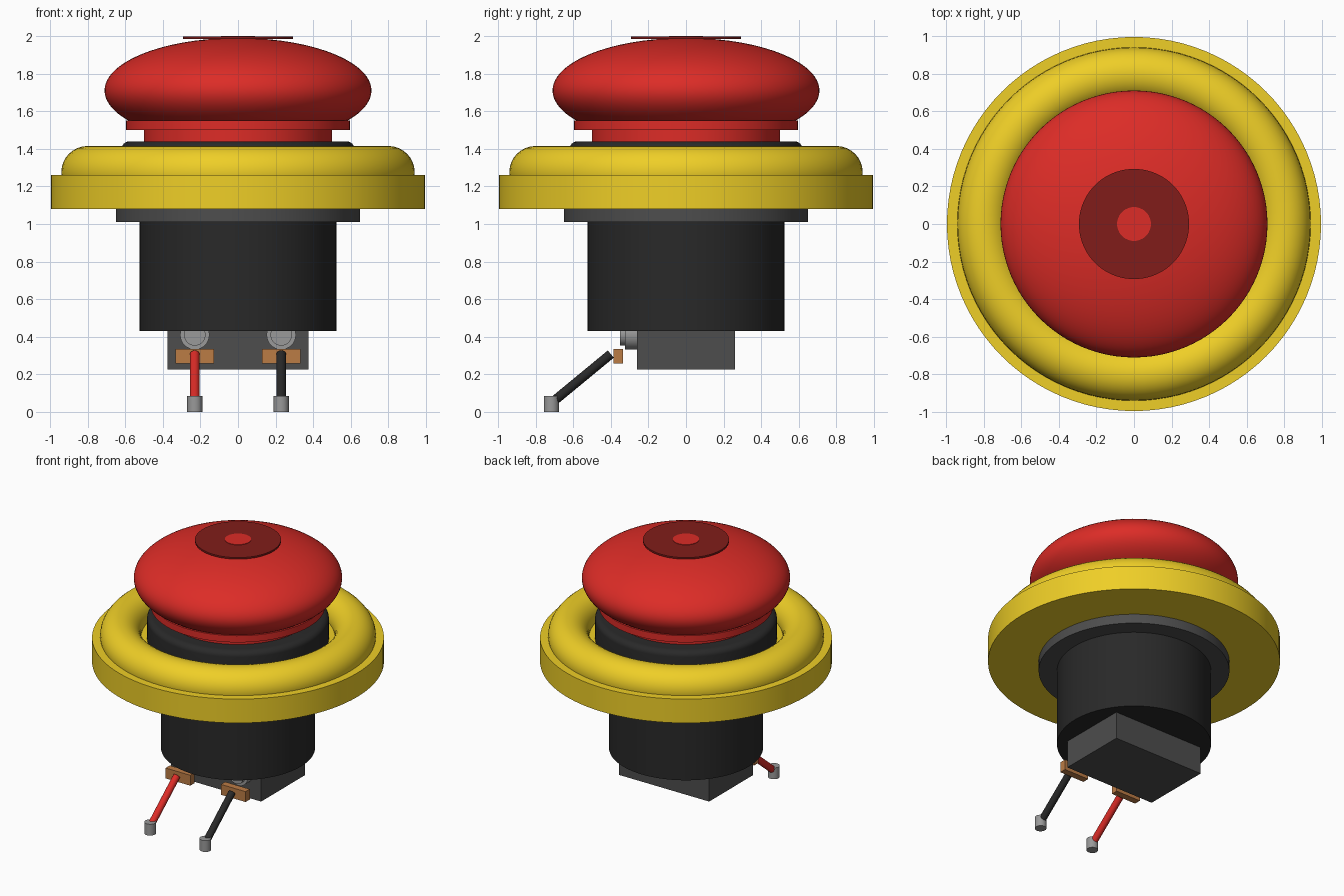
import bpy
from math import radians, cos, sin, pi
from mathutils import Vector

if "Cube" in bpy.data.objects:
    bpy.data.objects.remove(bpy.data.objects["Cube"])


def material(name, r, g, b):
    m = bpy.data.materials.new(name)
    m.diffuse_color = (r, g, b, 1)
    m.use_nodes = True
    m.node_tree.nodes["Principled BSDF"].inputs["Base Color"].default_value = m.diffuse_color
    return m


RED = material("red", 0.72, 0.025, 0.02)
DARK_RED = material("dark_red", 0.22, 0.012, 0.01)
YELLOW = material("yellow", 0.86, 0.62, 0.02)
BLACK = material("black", 0.022, 0.022, 0.022)
CHARCOAL = material("charcoal", 0.075, 0.075, 0.075)
COPPER = material("copper", 0.5, 0.2, 0.06)
STEEL = material("steel", 0.32, 0.32, 0.32)


def finish(name, mat, smooth=True):
    ob = bpy.context.object
    ob.name = name
    ob.data.materials.append(mat)
    if smooth:
        bpy.ops.object.shade_smooth_by_angle(angle=radians(35))
    return ob


def rod(name, a, b, r, mat, verts=64):
    """Cylinder between two points."""
    a, b = Vector(a), Vector(b)
    d = b - a
    bpy.ops.mesh.primitive_cylinder_add(
        vertices=verts, radius=r, depth=d.length, location=(a + b) / 2,
        rotation=d.to_track_quat('Z', 'Y').to_euler())
    return finish(name, mat)


def disc(name, z0, z1, r, mat, verts=96):
    return rod(name, (0, 0, z0), (0, 0, z1), r, mat, verts)


def box(name, center, size, mat):
    bpy.ops.mesh.primitive_cube_add(size=1, location=center)
    ob = finish(name, mat, False)
    ob.scale = size
    return ob


def lathe(name, profile, mat, n=96):
    """Revolve (r, z) points that start and end on rings, then cap both ends."""
    verts = [(r * cos(2 * pi * i / n), r * sin(2 * pi * i / n), z)
             for r, z in profile for i in range(n)]
    rows = len(profile)
    faces = [(j * n + i, j * n + (i + 1) % n, (j + 1) * n + (i + 1) % n, (j + 1) * n + i)
             for j in range(rows - 1) for i in range(n)]
    faces.append(tuple(reversed(range(n))))
    faces.append(tuple(range((rows - 1) * n, rows * n)))
    me = bpy.data.meshes.new(name)
    me.from_pydata(verts, [], faces)
    ob = bpy.data.objects.new(name, me)
    bpy.context.collection.objects.link(ob)
    bpy.ops.object.select_all(action='DESELECT')
    ob.select_set(True)
    bpy.context.view_layer.objects.active = ob
    return finish(name, mat)


# Body and mounting flange
disc("body", 0.43, 1.01, 0.525, BLACK)
disc("flange", 1.01, 1.08, 0.65, CHARCOAL)

# Yellow base plate with rounded guard ring
disc("base_plate", 1.08, 1.26, 0.995, YELLOW)
bpy.ops.mesh.primitive_torus_add(major_radius=0.8, minor_radius=0.14,
                                 major_segments=96, minor_segments=32,
                                 location=(0, 0, 1.275))
finish("guard_ring", YELLOW)

# Black collar with a rounded shoulder
shoulder = [(0.575 + 0.045 * cos(t * pi / 12), 1.4 + 0.04 * sin(t * pi / 12))
            for t in range(7)]
lathe("collar", [(0.62, 1.26)] + shoulder, BLACK)

# Red mushroom button on a stepped stem
disc("button_stem", 1.43, 1.50, 0.5, RED)
disc("button_skirt", 1.50, 1.55, 0.595, RED)
bpy.ops.mesh.primitive_uv_sphere_add(segments=96, ring_count=48, radius=1,
                                     location=(0, 0, 1.71))
finish("button_dome", RED).scale = (0.71, 0.71, 0.28)
disc("button_cap", 1.985, 1.997, 0.293, DARK_RED)
disc("button_centre", 1.99, 2.0, 0.09, RED, 48)

# Contact block
box("contact_block", (0, 0, 0.33), (0.75, 0.52, 0.21), CHARCOAL)

# Terminals, screws and wires on both sides
for side, x, wire in (("left", -0.23, RED), ("right", 0.23, BLACK)):
    rod(side + "_screw", (x, -0.25, 0.41), (x, -0.325, 0.41), 0.078, STEEL, 32)
    rod(side + "_screw_head", (x, -0.32, 0.41), (x, -0.35, 0.41), 0.057, STEEL, 32)
    box(side + "_terminal", (x, -0.36, 0.297), (0.205, 0.05, 0.078), COPPER)
    rod(side + "_wire", (x, -0.40, 0.308), (x, -0.695, 0.065), 0.025, wire, 24)
    rod(side + "_wire_tip", (x, -0.716, 0), (x, -0.716, 0.085), 0.04, STEEL, 24)
